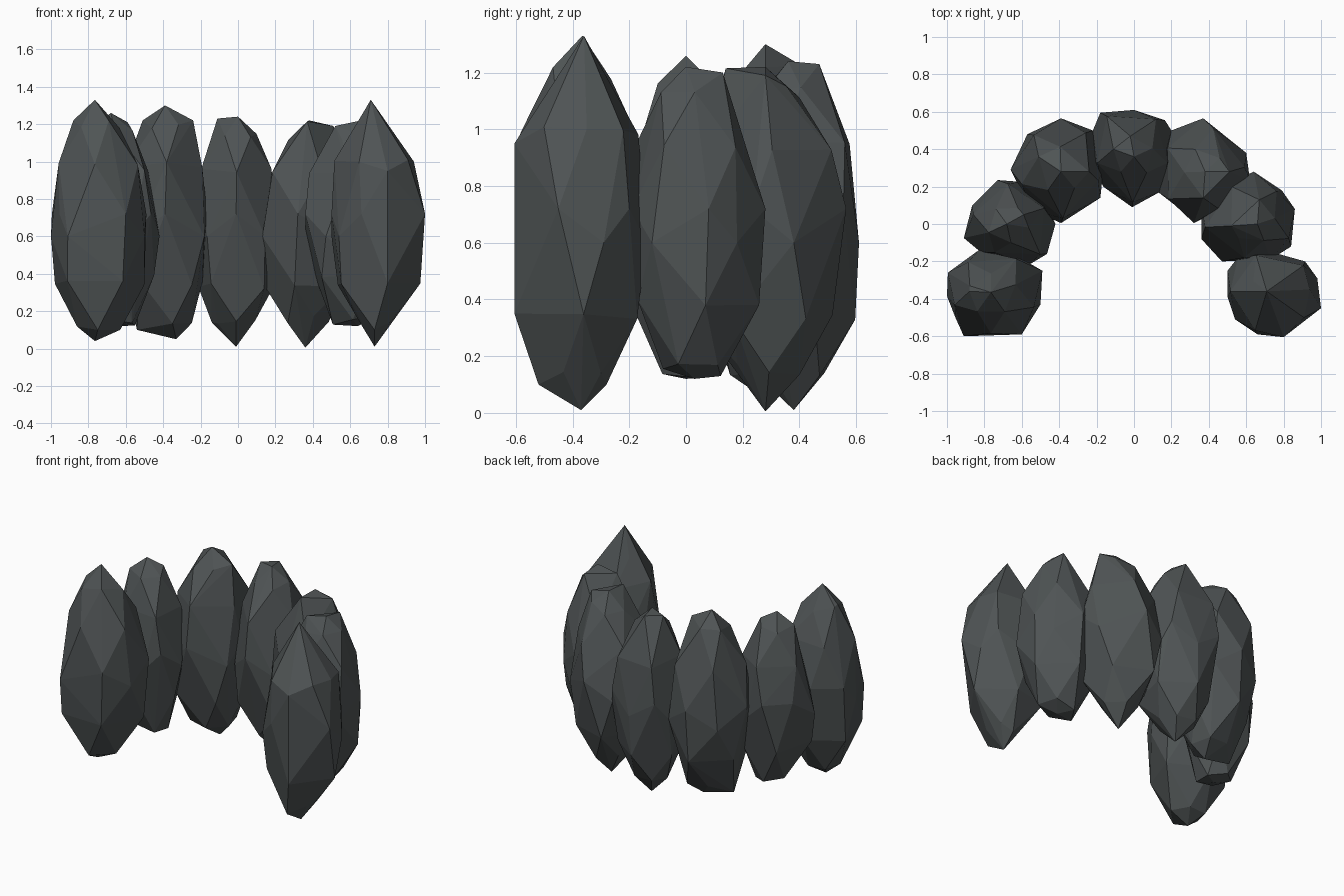
import bpy, bmesh, math, random
from mathutils import Vector

if "Cube" in bpy.data.objects:
    bpy.data.objects.remove(bpy.data.objects["Cube"])

random.seed(4)
stone = bpy.data.materials.new("dark grey stone")
stone.diffuse_color = (0.078, 0.088, 0.09, 1)
stone.use_nodes = True
stone.node_tree.nodes["Principled BSDF"].inputs["Base Color"].default_value = stone.diffuse_color


def reach(outline, c, ang):
    """Distance from c to the outline in a direction."""
    d = Vector((math.cos(ang), math.sin(ang)))
    best = 0.2
    for i, p in enumerate(outline):
        a = Vector(p) - c
        e = Vector(outline[(i + 1) % len(outline)]) - Vector(p)
        den = d.x * e.y - d.y * e.x
        if abs(den) < 1e-9:
            continue
        t = (a.x * e.y - a.y * e.x) / den
        s = (a.x * d.y - a.y * d.x) / den
        if t > 0 and -1e-6 <= s <= 1 + 1e-6:
            best = t
    return best


def boulder(name, outline, top, bottom, tips, radii, turn, corners=()):
    """Faceted upright stone: widest ring, shoulder rings, tip rings, two points.
    tips: tip ring heights as a share of the half height (top, bottom);
    radii: tip ring widths (top, bottom); corners: extra blunt corners."""
    c = sum((Vector(p) for p in outline), Vector((0, 0))) / len(outline)
    mid = 0.66
    pts = [Vector(top), Vector(bottom)] + [Vector(p) for p in corners]
    for i, p in enumerate(outline):
        pts.append(Vector((p[0], p[1], mid + 0.06 * (-1) ** i)))
    for end, tip, rad, sign in ((top, tips[0], radii[0], 1), (bottom, tips[1], radii[1], -1)):
        half = abs(end[2] - mid)
        for k in range(5):
            a = math.radians(turn + 72 * k + (36 if sign < 0 else 0))
            for share, r, lean in ((0.5, 0.95, 0.1), (tip, rad, 0.6)):
                b = a + (math.radians(36) if share == 0.5 else 0)
                o = c.lerp(Vector(end[:2]), lean)
                r *= reach(outline, c, b) * random.uniform(0.95, 1.02)
                q = o + Vector((math.cos(b), math.sin(b))) * r
                z = mid + sign * half * share * random.uniform(0.95, 1.05)
                pts.append(Vector((q.x, q.y, min(max(z, bottom[2]), top[2]))))
    bm = bmesh.new()
    for p in pts:
        bm.verts.new(p)
    bmesh.ops.convex_hull(bm, input=bm.verts)
    loose = [v for v in bm.verts if not v.link_faces]
    bmesh.ops.delete(bm, geom=loose, context='VERTS')
    bmesh.ops.dissolve_limit(bm, angle_limit=math.radians(4), verts=bm.verts, edges=bm.edges)
    bmesh.ops.recalc_face_normals(bm, faces=bm.faces)
    me = bpy.data.meshes.new(name)
    bm.to_mesh(me)
    bm.free()
    me.materials.append(stone)
    bpy.context.collection.objects.link(bpy.data.objects.new(name, me))


# Arc of seven standing stones, from front left round the back to front right
boulder("stone_front_left",
        [(-.83, -.14), (-.61, -.18), (-.49, -.25), (-.5, -.43), (-.6, -.59), (-.91, -.6), (-.955, -.5), (-1, -.385), (-.995, -.26)],
        (-.765, -.365, 1.33), (-.765, -.4, .04), (.80, .86), (.48, .45), 90,
        [(-.88, -.36, 1.22), (-.63, -.4, .1), (-.75, -.52, .1)])
boulder("stone_side_left",
        [(-.73, .235), (-.6, .225), (-.48, .12), (-.42, 0), (-.465, -.16), (-.565, -.22), (-.82, -.15), (-.91, -.075), (-.865, .1)],
        (-.68, 0, 1.26), (-.64, 0, .12), (.86, .95), (.48, .5), 60,
        [(-.59, .05, 1.21)])
boulder("stone_back_left",
        [(-.39, .565), (-.22, .5), (-.165, .28), (-.18, .14), (-.39, .005), (-.55, .075), (-.66, .29), (-.57, .48)],
        (-.39, .28, 1.30), (-.33, .28, .05), (.85, .86), (.48, .48), 20,
        [(-.51, .36, 1.22), (-.24, .28, 1.22), (-.54, .26, .1)])
boulder("stone_back_centre",
        [(-.18, .595), (0, .61), (.165, .555), (.2, .5), (.2, .34), (.145, .175), (-.01, .09), (-.165, .2), (-.22, .34), (-.22, .5)],
        (0, .36, 1.24), (-.01, .38, .01), (.85, .78), (.48, .5), 90,
        [(-.11, .40, 1.23), (-.02, .47, 1.23), (-.14, .4, .14)])
boulder("stone_back_right",
        [(.37, .565), (.6, .38), (.62, .235), (.55, .12), (.32, .005), (.13, .17), (.14, .34), (.2, .5)],
        (.38, .28, 1.22), (.36, .28, .005), (.84, .78), (.48, .5), 40,
        [(.51, .28, 1.19), (.37, .14, 1.215)])
boulder("stone_side_right",
        [(.64, .28), (.79, .18), (.86, .08), (.84, -.12), (.73, -.19), (.47, -.2), (.36, -.08), (.36, .1), (.47, .2)],
        (.66, 0, 1.22), (.64, .03, .12), (.84, .95), (.45, .5), 10,
        [(.52, -.01, 1.19), (.67, .13, 1.2)])
boulder("stone_front_right",
        [(.555, -.18), (.7, -.14), (.915, -.2), (.98, -.29), (1, -.45), (.81, -.6), (.66, -.59), (.54, -.51), (.5, -.39), (.5, -.25)],
        (.71, -.36, 1.33), (.73, -.37, .01), (.72, .76), (.38, .45), 0,
        [(.81, -.3, .14), (.73, -.52, .1), (.73, -.28, .1), (.8, -.605, .95), (.8, -.605, .35), (.94, -.35, 1.0), (.54, -.33, 1.0)])
